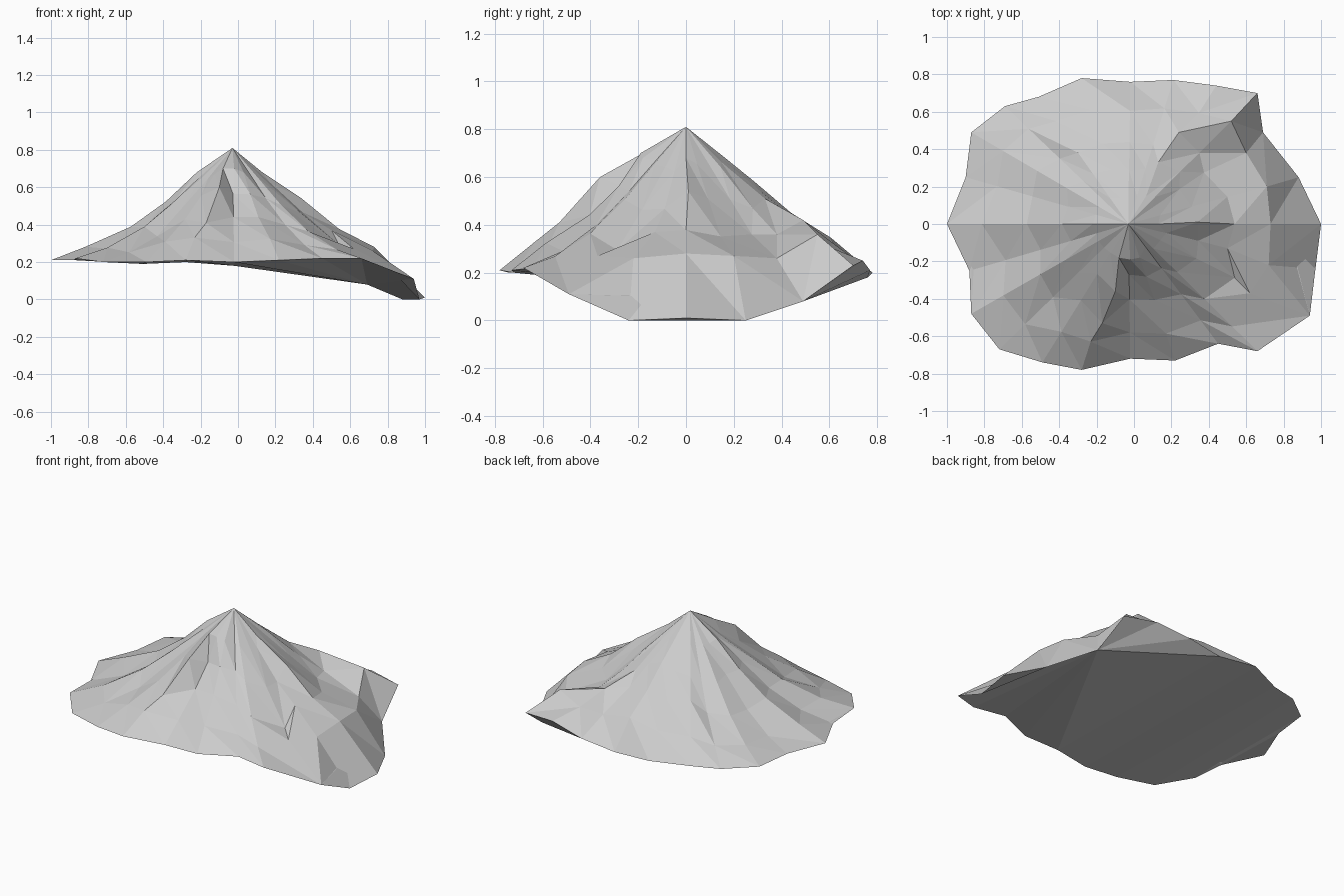
import bpy, bmesh, random

if "Cube" in bpy.data.objects:
    bpy.data.objects.remove(bpy.data.objects["Cube"])
random.seed(4)

# Base outline, counter-clockwise from +x: one point per spoke
RIM = [(1, 0, .01), (.88, .25, 0), (.69, .49, .08), (.66, .70, .23), (.44, .74, .25), (.21, .77, .21),
       (-.02, .76, .18), (-.28, .78, .2), (-.51, .68, .19), (-.69, .63, .2), (-.87, .49, .21), (-.90, .25, .21),
       (-1, 0, .21), (-.88, -.25, .21), (-.87, -.48, .22), (-.72, -.67, .2), (-.49, -.74, .2), (-.28, -.78, .21),
       (-.02, -.72, .2), (.22, -.73, .21), (.45, -.64, .22), (.66, -.68, .22), (.94, -.49, .11), (.97, -.24, 0)]
# Ridge (+) or gully (-) strength of each spoke
RIDGE = [.03, -.02, -.05, -.02, .02, .01, .01, -.01, .01, -.02, .01, -.02,
         .02, -.03, .01, -.03, .02, .04, -.05, -.01, -.03, .01, -.03, -.03]
# Slope profile: distance from peak, height
SLOPE = [(0, .81), (.18, .675), (.36, .525), (.5, .415), (.64, .33), (.78, .28), (1.1, .2)]
RINGS = [.19, .38, .57, .79]
APEX = (-.03, 0, .81)
# Distinct crags: (ring, spoke) -> position
CRAGS = {(1, 17): (-.10, -.36, .60), (2, 17): (-.17, -.53, .41), (0, 18): (-.02, -.19, .70),
         (0, 17): (-.08, -.18, .70), (0, 19): (.03, -.18, .68), (0, 0): (.13, 0, .68), (0, 6): (-.03, .17, .675),
         (1, 4): (.13, .33, .51), (2, 4): (.24, .49, .42), (3, 3): (.52, .55, .36),
         (2, 3): (.35, .38, .36), (3, 2): (.60, .38, .26), (1, 0): (.34, .01, .54),
         (2, 23): (.50, -.13, .37), (3, 22): (.62, -.37, .27), (3, 0): (.73, 0, .28),
         (3, 1): (.71, .20, .27), (3, 23): (.72, -.22, .26), (0, 12): (-.22, 0, .68)}
FLIPPED = (2, 3, 22)  # spokes whose facets are split the other way, along the crag


def slope_height(r):
    for (r0, z0), (r1, z1) in zip(SLOPE, SLOPE[1:]):
        if r <= r1:
            return z0 + (z1 - z0) * (r - r0) / (r1 - r0)
    return SLOPE[-1][1]


bm = bmesh.new()
n = len(RIM)
apex = bm.verts.new(APEX)

# Rings of rocky slope from the peak down to the rim
rings = []
for k, t in enumerate(RINGS):
    ring = []
    for i, (rx, ry, rz) in enumerate(RIM):
        tt = t + random.uniform(-.02, .02)
        x = APEX[0] + (rx - APEX[0]) * tt
        y = ry * tt
        r = ((x - APEX[0]) ** 2 + y * y) ** .5
        z = slope_height(r) + RIDGE[i] * 6 * t * t * (1 - t) - .015 + random.uniform(-.008, .008)
        ring.append(bm.verts.new(CRAGS.get((k, i), (x, y, z))))
    rings.append(ring)
rim = [bm.verts.new(p) for p in RIM]
rings.append(rim)

for i in range(n):
    j = (i + 1) % n
    bm.faces.new((apex, rings[0][i], rings[0][j]))
    for a, b in zip(rings, rings[1:]):
        if i in FLIPPED:
            bm.faces.new((a[i], b[i], a[j]))
            bm.faces.new((b[i], b[j], a[j]))
        else:
            bm.faces.new((a[i], b[i], b[j]))
            bm.faces.new((a[i], b[j], a[j]))

# Underside: right end, a fan from the low back-right corner, then strips to the left
bm.faces.new((rim[0], rim[1], rim[23]))
bm.faces.new((rim[1], rim[2], rim[22], rim[23]))
for k in list(range(3, 6)) + list(range(18, 22)):
    bm.faces.new((rim[2], rim[k], rim[k + 1]))
bm.faces.new((rim[2], rim[6], rim[18]))
for k in range(6, 11):
    bm.faces.new((rim[k], rim[k + 1], rim[n - k - 1], rim[n - k]))
bm.faces.new((rim[11], rim[12], rim[13]))

bmesh.ops.recalc_face_normals(bm, faces=bm.faces)
mesh = bpy.data.meshes.new("mountain")
bm.to_mesh(mesh)
bm.free()
bpy.context.collection.objects.link(bpy.data.objects.new("mountain", mesh))
